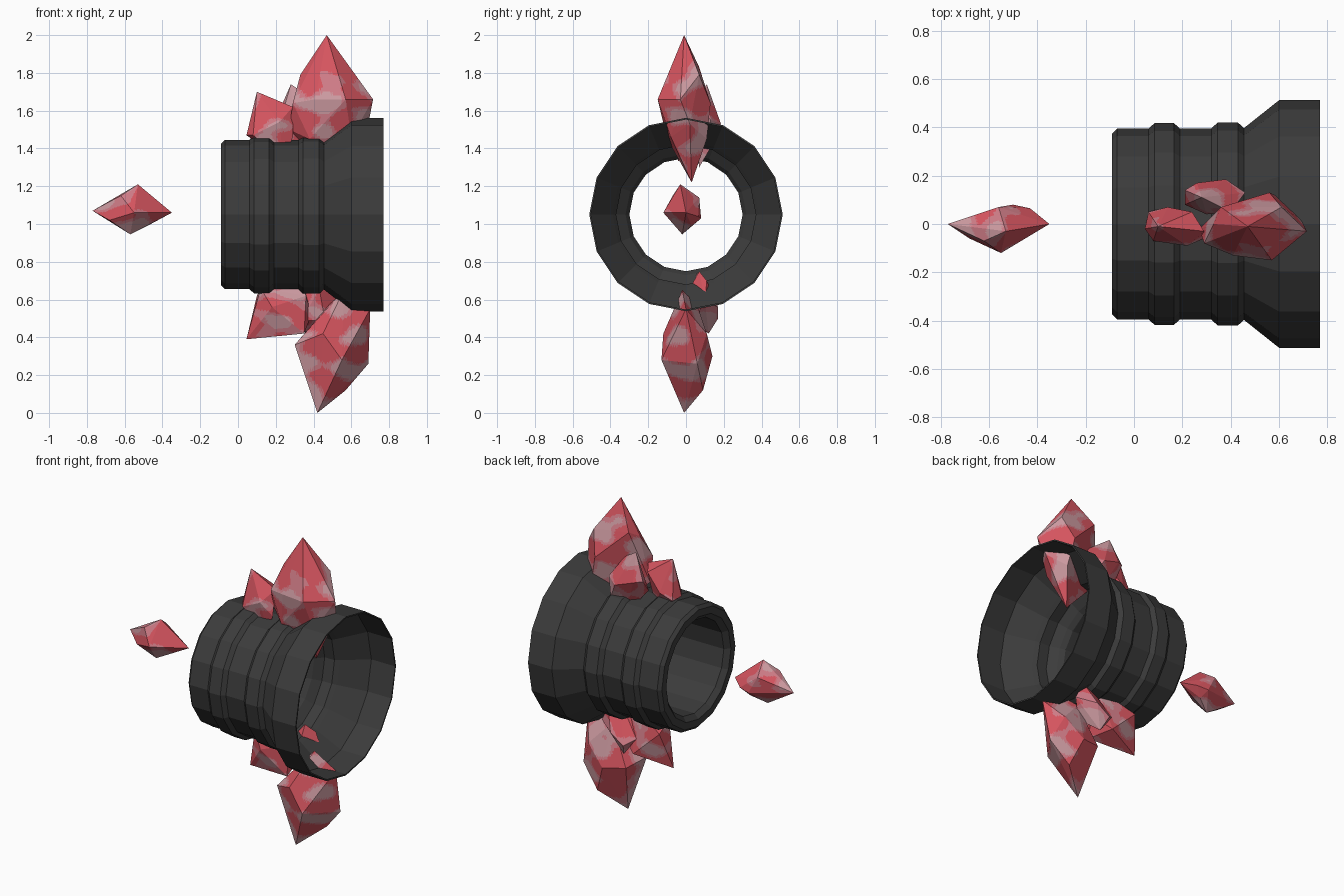
import bpy, bmesh, math
from mathutils import Vector, noise


def material(name, rgb):
    m = bpy.data.materials.new(name)
    m.diffuse_color = (*rgb, 1)
    return m


CHARCOAL = material("charcoal", (0.045, 0.045, 0.045))
CRYSTAL = [material("crystal red", (0.67, 0.09, 0.115)),
           material("crystal rose", (0.62, 0.20, 0.24)),
           material("crystal pale pink", (0.60, 0.32, 0.35))]


def add_object(name, bm, mats):
    bmesh.ops.recalc_face_normals(bm, faces=bm.faces)
    me = bpy.data.meshes.new(name)
    bm.to_mesh(me)
    bm.free()
    for m in mats:
        me.materials.append(m)
    ob = bpy.data.objects.new(name, me)
    bpy.context.collection.objects.link(ob)
    return ob


def lathe_x(name, profile, z, sides=16):
    """Spin a closed (x, radius) profile round an x-directed axis at height z."""
    bm = bmesh.new()
    rings = []
    for x, r in profile:
        rings.append([bm.verts.new((x, r * math.cos(2 * math.pi * i / sides),
                                    z + r * math.sin(2 * math.pi * i / sides)))
                      for i in range(sides)])
    for a, b in zip(rings, rings[1:] + rings[:1]):
        for i in range(sides):
            j = (i + 1) % sides
            bm.faces.new((a[i], a[j], b[j], b[i]))
    return add_object(name, bm, [CHARCOAL])


def crystal(name, *points, dy=0):
    """Faceted shard: convex hull of its corners, mottled by a noise rule."""
    bm = bmesh.new()
    for x, y, z in points:
        bm.verts.new((x, y + dy, z))
    bmesh.ops.convex_hull(bm, input=bm.verts)
    loose = [v for v in bm.verts if not v.link_faces]
    bmesh.ops.delete(bm, geom=loose, context='VERTS')
    bmesh.ops.subdivide_edges(bm, edges=bm.edges, cuts=15, use_grid_fill=True)
    for f in bm.faces:
        c = f.calc_center_median()
        n = noise.noise(Vector((c.x * 7, c.y * 7, c.z * 10)) + Vector((3.3, 1.7, 5.1)))
        f.material_index = 2 if n > 0.25 else 1 if n > 0.05 else 0
    return add_object(name, bm, CRYSTAL)


# Hollow ribbed tube with a flared mouth: outer wall, then inner wall back
lathe_x("ribbed_tube", [
    (-0.09, 0.375), (-0.07, 0.395), (0.06, 0.395), (0.085, 0.417), (0.165, 0.417),
    (0.19, 0.395), (0.32, 0.395), (0.345, 0.419), (0.43, 0.419), (0.455, 0.397),
    (0.60, 0.512), (0.77, 0.512),
    (0.77, 0.503), (0.60, 0.503), (0.455, 0.388), (0.43, 0.37), (0.36, 0.37),
    (0.32, 0.32), (0.29, 0.30), (-0.06, 0.30), (-0.09, 0.33)], 1.05)

# Upper crystal cluster
crystal("top_large_crystal",
        (.47, -.01, 2.0), (.33, 0, 1.79), (.36, .07, 1.83), (.61, .07, 1.79),
        (.715, -.03, 1.66), (.57, -.15, 1.66), (.41, -.13, 1.66), (.56, .13, 1.64),
        (.69, .02, 1.53), (.27, -.02, 1.50), (.38, -.10, 1.45), (.60, .11, 1.45),
        (.60, -.08, 1.46), (.54, .03, 1.22), (.29, -.08, 1.64))
crystal("top_small_crystal",
        (.10, -.01, 1.70), (.045, -.02, 1.47), (.06, .05, 1.46), (.08, -.07, 1.47),
        (.24, .05, 1.60), (.29, -.03, 1.62), (.22, -.09, 1.54), (.29, -.06, 1.46),
        (.14, .07, 1.50), (.24, -.04, 1.33))
crystal("top_back_crystal",
        (.28, .11, 1.74), (.21, .14, 1.58), (.21, .08, 1.50), (.26, .17, 1.57),
        (.38, .185, 1.53), (.46, .13, 1.55), (.40, .05, 1.66), (.30, .04, 1.50),
        (.38, .07, 1.30), (.44, .14, 1.42))

# Lower crystal cluster
crystal("bottom_large_crystal",
        (.42, -.01, 0), (.30, -.03, .36), (.57, .09, .12), (.69, .06, .26),
        (.70, 0, .55), (.56, -.02, .65), (.55, -.13, .28), (.45, -.12, .42),
        (.50, .14, .30), (.62, .11, .42), (.36, .10, .32), (.48, .06, .57))
crystal("bottom_small_crystal",
        (.045, 0, .39), (.12, -.06, .66), (.10, .07, .62), (.35, -.06, .42),
        (.39, .02, .52), (.28, .08, .45), (.36, -.06, .62), (.33, .0, .74),
        (.18, -.09, .56), dy=.06)
crystal("bottom_back_crystal",
        (.36, .12, .42), (.27, .12, .54), (.30, .07, .60), (.33, .17, .50),
        (.42, .17, .56), (.53, .10, .59), (.46, .04, .49), (.34, .04, .49),
        (.43, .07, .75), (.48, .11, .70), (.43, .02, .66))

# Loose crystal floating off the narrow end
crystal("floating_crystal",
        (-.77, 0, 1.07), (-.35, 0, 1.06), (-.53, -.03, 1.21), (-.57, -.02, .945),
        (-.55, -.12, 1.06), (-.56, .07, 1.14), (-.50, .08, 1.03), (-.43, .065, 1.04),
        (-.68, -.06, 1.02), (-.62, -.07, 1.15), (-.48, .03, .99))
